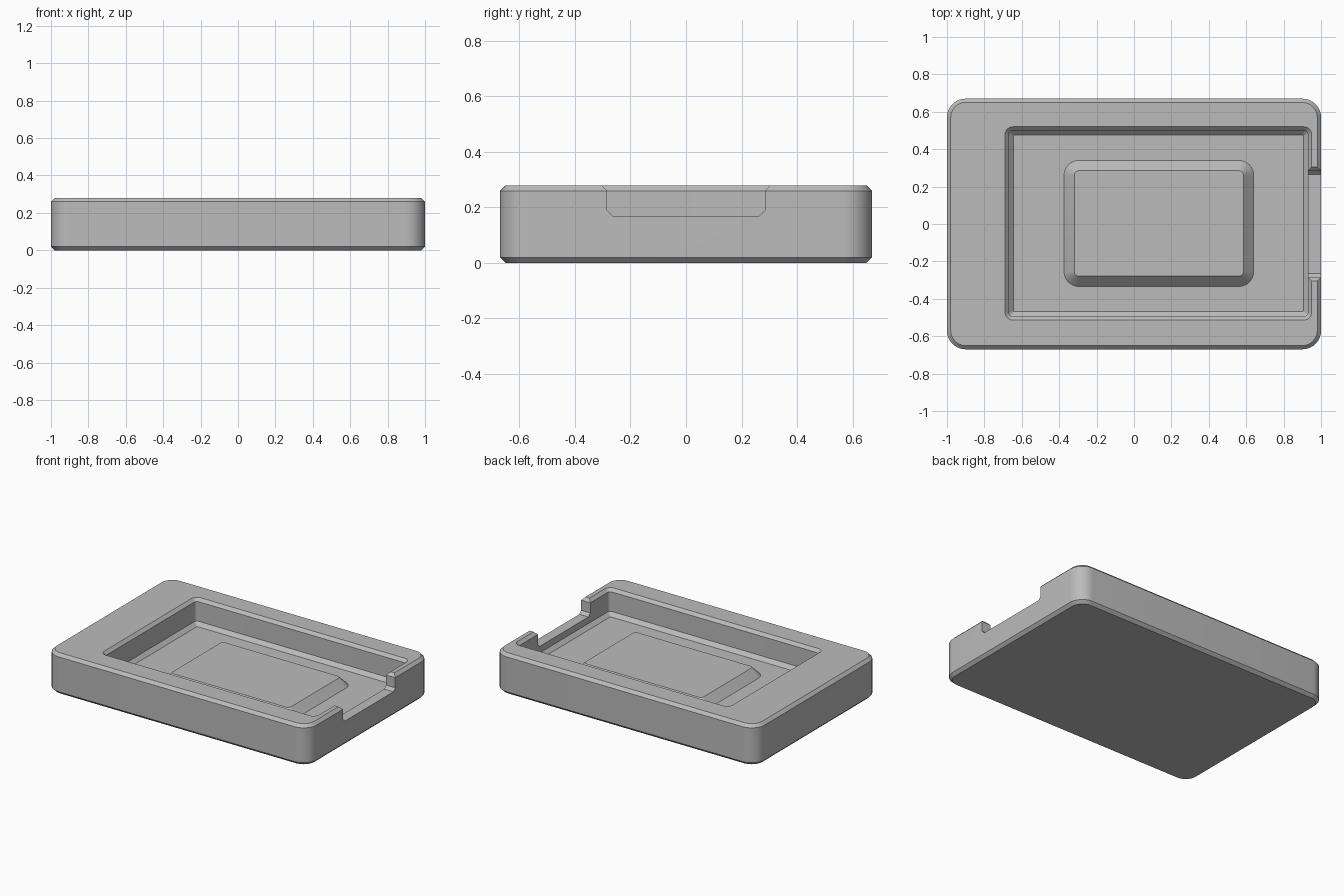
import bpy, bmesh, math

cube = bpy.data.objects.get("Cube")
if cube:
    bpy.data.objects.remove(cube, do_unlink=True)

SEGMENTS = 10
grey = bpy.data.materials.new("plain_grey")
grey.use_nodes = True
colour = (0.5, 0.5, 0.5, 1)
grey.diffuse_color = colour
grey.node_tree.nodes["Principled BSDF"].inputs["Base Color"].default_value = colour


def make_object(name, bm):
    bmesh.ops.recalc_face_normals(bm, faces=bm.faces)
    mesh = bpy.data.meshes.new(name)
    bm.to_mesh(mesh)
    bm.free()
    obj = bpy.data.objects.new(name, mesh)
    bpy.context.collection.objects.link(obj)
    mesh.materials.append(grey)
    return obj


def rounded_ring(bm, cx, cy, hx, hy, radius, z):
    """Ring of vertices around a rounded rectangle."""
    ring = []
    for corner, (sx, sy) in enumerate([(1, 1), (-1, 1), (-1, -1), (1, -1)]):
        for i in range(SEGMENTS + 1):
            a = math.pi / 2 * (corner + i / SEGMENTS)
            ring.append(bm.verts.new((cx + sx * (hx - radius) + radius * math.cos(a),
                                      cy + sy * (hy - radius) + radius * math.sin(a), z)))
    return ring


# Body section from the underside, over the rim, to the raised pad:
# centre x, half width, half depth, corner radius, height
sections = [
    (0, 0.98, 0.65, 0.08, 0),
    (0, 1.0, 0.67, 0.10, 0.02),
    (0, 1.0, 0.67, 0.10, 0.26),
    (0, 0.98, 0.65, 0.08, 0.28),
    (0.13, 0.82, 0.517, 0.043, 0.28),
    (0.13, 0.80, 0.497, 0.023, 0.26),
    (0.13, 0.80, 0.497, 0.023, 0.125),
    (0.13, 0.775, 0.472, 0.004, 0.10),
    (0.133, 0.507, 0.337, 0.08, 0.10),
    (0.133, 0.452, 0.282, 0.025, 0.155),
]
bm = bmesh.new()
rings = [rounded_ring(bm, cx, 0.003 if cx else 0, hx, hy, r, z)
         for cx, hx, hy, r, z in sections]
for low, high in zip(rings, rings[1:]):
    count = len(low)
    for i in range(count):
        j = (i + 1) % count
        bm.faces.new((low[i], low[j], high[j], high[i]))
bm.faces.new(rings[0])
bm.faces.new(rings[-1])
tray = make_object("tray_body", bm)

# Chamfered notch through the short wall
half = [(0.265, 0.17), (0.285, 0.19), (0.285, 0.26), (0.305, 0.28), (0.305, 0.4)]
profile = half + [(-y, z) for y, z in reversed(half)]
bm = bmesh.new()
face = bm.faces.new([bm.verts.new((0.85, y, z)) for y, z in profile])
end = bmesh.ops.extrude_face_region(bm, geom=[face])["geom"]
bmesh.ops.translate(bm, vec=(0.3, 0, 0),
                    verts=[v for v in end if isinstance(v, bmesh.types.BMVert)])
cutter = make_object("notch_cutter", bm)
cutter.hide_render = True

cut = tray.modifiers.new("notch", 'BOOLEAN')
cut.operation = 'DIFFERENCE'
cut.solver = 'EXACT'
cut.object = cutter
bpy.ops.object.select_all(action='DESELECT')
tray.select_set(True)
bpy.context.view_layer.objects.active = tray
bpy.ops.object.modifier_apply(modifier=cut.name)
bpy.data.objects.remove(cutter, do_unlink=True)
bpy.ops.object.shade_smooth_by_angle(angle=math.radians(30))
